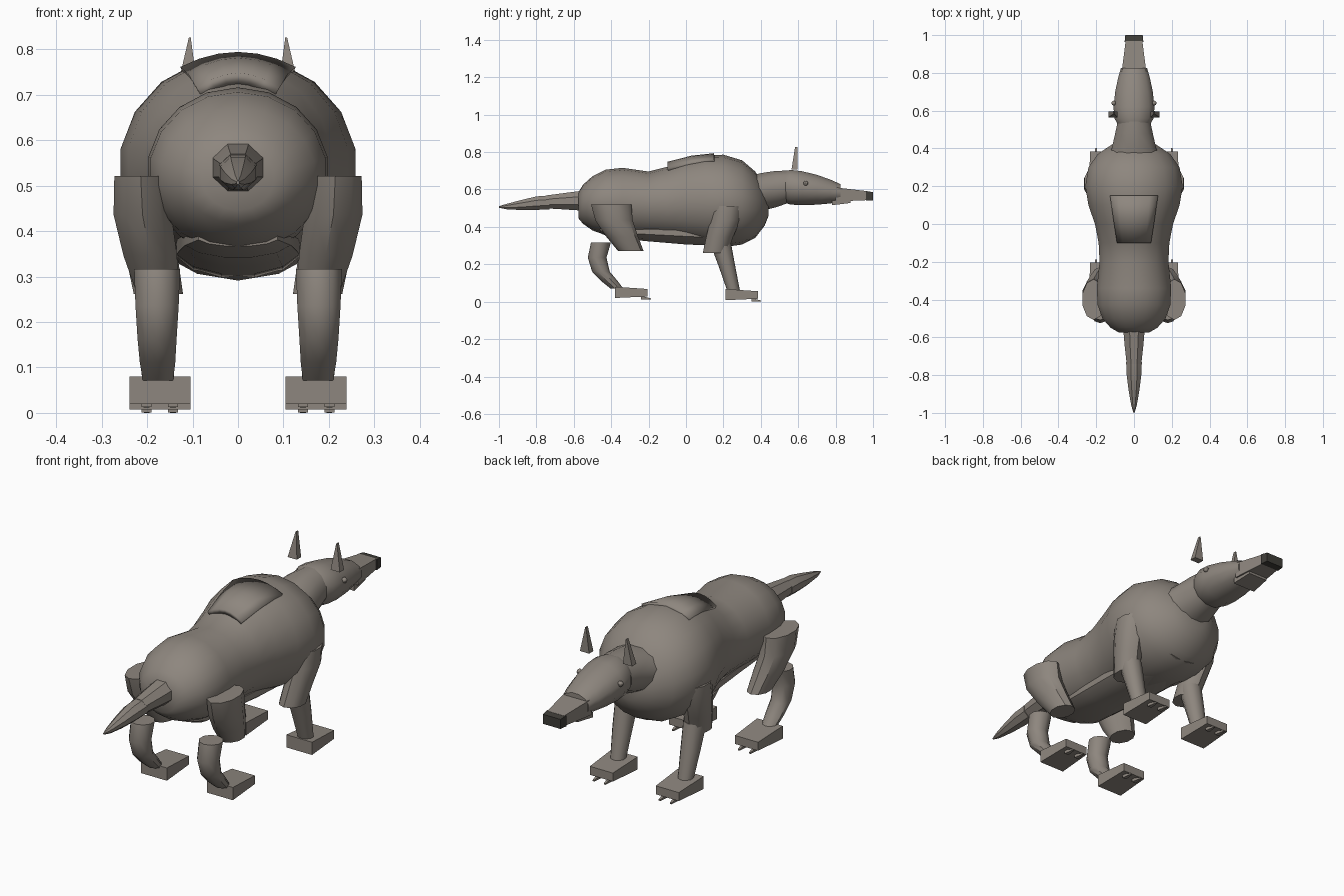
import bpy, bmesh
from math import cos, sin, pi, sqrt

old = bpy.data.objects.get("Cube")
if old:
    bpy.data.objects.remove(old, do_unlink=True)


def material(name, colour):
    m = bpy.data.materials.new(name)
    m.use_nodes = True
    m.diffuse_color = (*colour, 1)
    bsdf = m.node_tree.nodes["Principled BSDF"]
    bsdf.inputs["Base Color"].default_value = (*colour, 1)
    bsdf.inputs["Roughness"].default_value = 0.8
    return m


HIDE = material("warm grey hide", (0.27, 0.24, 0.21))
DARK = material("dark nose", (0.05, 0.047, 0.04))


def finish(bm, name, mat, smooth):
    bmesh.ops.recalc_face_normals(bm, faces=bm.faces)
    mesh = bpy.data.meshes.new(name)
    bm.to_mesh(mesh)
    bm.free()
    mesh.materials.append(mat)
    ob = bpy.data.objects.new(name, mesh)
    bpy.context.collection.objects.link(ob)
    if smooth:
        bpy.ops.object.select_all(action="DESELECT")
        ob.select_set(True)
        bpy.context.view_layer.objects.active = ob
        bpy.ops.object.shade_smooth_by_angle(angle=0.7)
    return ob


def loft(name, rings, axis="y", sides=12, mat=HIDE):
    """Skin rings of (centre, half width, half depth); four sides give a box."""
    bm = bmesh.new()
    grow = sqrt(2) if sides == 4 else 1
    loops = []
    for (x, y, z), a, b in rings:
        loop = []
        for i in range(sides):
            t = 2 * pi * (i + 0.5) / sides
            u, v = a * grow * cos(t), b * grow * sin(t)
            loop.append(bm.verts.new((x + u, y, z + v) if axis == "y" else (x + u, y + v, z)))
        loops.append(loop)
    for p, q in zip(loops, loops[1:]):
        for i in range(sides):
            j = (i + 1) % sides
            bm.faces.new((p[i], p[j], q[j], q[i]))
    bm.faces.new(loops[0])
    bm.faces.new(loops[-1])
    return finish(bm, name, mat, sides > 4)


def along(name, spans, sides=12, mat=HIDE):
    """Loft along y from (y, half width, bottom, top)."""
    return loft(name, [((0, y, (lo + hi) / 2), w, (hi - lo) / 2) for y, w, lo, hi in spans],
                sides=sides, mat=mat)


# Trunk and belly
along("body", [(-.575, .08, .45, .59), (-.55, .125, .42, .63), (-.5, .17, .385, .675),
               (-.43, .195, .36, .71), (-.34, .2, .35, .72), (-.2, .185, .345, .70),
               (-.1, .19, .34, .725), (0, .21, .325, .765), (.1, .245, .305, .787),
               (.2, .262, .295, .79), (.3, .245, .31, .76), (.37, .195, .345, .70),
               (.42, .12, .41, .62), (.44, .06, .46, .56)], sides=18)
along("belly", [(-.46, .09, .37, .41), (-.4, .12, .345, .42), (-.2, .13, .325, .43),
                (0, .14, .308, .43), (.2, .14, .3, .42), (.34, .1, .33, .4)], sides=12)

# Back plate, curved over the spine
bm = bmesh.new()
rows = []
for y, w, z, drop in [(-.1, .09, .752, .035), (.03, .11, .785, .035), (.15, .127, .798, .033)]:
    rows.append([bm.verts.new((w * k / 3, y, z - drop * (k / 3) ** 2)) for k in range(-3, 4)])
for p, q in zip(rows, rows[1:]):
    for i in range(6):
        bm.faces.new((p[i], p[i + 1], q[i + 1], q[i]))
plate = finish(bm, "back_plate", HIDE, True)
solid = plate.modifiers.new("thickness", "SOLIDIFY")
solid.thickness = 0.025
solid.offset = -1

# Neck, head, snout
along("neck", [(.34, .15, .47, .68), (.4, .122, .485, .695), (.48, .103, .505, .707),
               (.55, .088, .53, .708)], sides=12)
along("head", [(.53, .09, .53, .705), (.56, .108, .52, .712), (.62, .112, .517, .705),
               (.7, .103, .52, .685), (.77, .088, .527, .66), (.825, .072, .535, .635)], sides=12)
along("snout", [(.8, .066, .54, .615), (.97, .044, .547, .595)], sides=4)
along("lower_jaw", [(.78, .06, .52, .545), (.88, .05, .532, .55)], sides=4)
along("nose", [(.963, .05, .545, .595), (1.0, .046, .545, .59)], sides=4, mat=DARK)

# Tail in two segments
along("tail_base", [(-.53, .064, .485, .605), (-.64, .054, .493, .59), (-.74, .042, .5, .576)], sides=8)
along("tail_tip", [(-.73, .045, .495, .575), (-.8, .042, .492, .57), (-.88, .031, .492, .55),
                   (-.96, .016, .497, .528), (-1.0, .003, .506, .515)], sides=8)

for side, s in (("left", 1), ("right", -1)):
    # Ears and eyes
    loft(side + "_ear", [((s * .112, .58, .71), .024, .016), ((s * .106, .59, .83), .002, .007)],
         axis="z", sides=4)
    bm = bmesh.new()
    bmesh.ops.create_uvsphere(bm, u_segments=8, v_segments=6, radius=.013)
    bmesh.ops.translate(bm, verts=bm.verts, vec=(s * .107, .64, .637))
    finish(bm, side + "_eye", HIDE, True)

    # Hind leg: thigh, curved shank
    loft(side + "_hind_thigh", [((s * .214, -.4, .525), .061, .108), ((s * .21, -.385, .44), .067, .1),
                                ((s * .193, -.34, .35), .062, .085), ((s * .178, -.295, .275), .05, .068)],
         axis="z", sides=10)
    loft(side + "_hind_shank", [((s * .178, -.455, .32), .053, .053), ((s * .178, -.475, .24), .05, .05),
                                ((s * .178, -.455, .165), .045, .047), ((s * .177, -.41, .115), .041, .044),
                                ((s * .176, -.37, .075), .035, .034)], axis="z", sides=10)

    # Front leg: upper arm, forearm
    loft(side + "_front_upper", [((s * .208, .22, .515), .058, .082), ((s * .206, .21, .44), .062, .08),
                                 ((s * .19, .18, .35), .06, .072), ((s * .175, .157, .265), .057, .067)],
         axis="z", sides=10)
    loft(side + "_front_forearm", [((s * .178, .185, .315), .052, .056), ((s * .178, .22, .19), .045, .044),
                                   ((s * .176, .255, .06), .035, .034)], axis="z", sides=10)

    # Wedge feet with two claws each
    for leg, y, z in (("hind", -.38, .024), ("front", .21, .012)):
        x = s * .172
        loft(f"{side}_{leg}_foot", [((x, y, z + .03), .067, .03), ((x, y + .175, z + .028), .06, .02)],
             sides=4)
        for n, dx in enumerate((-.029, .029)):
            loft(f"{side}_{leg}_claw_{n + 1}", [((x + dx, y + .14, z + .002), .011, .009),
                                                ((x + dx, y + .192, z - .005), .004, .003)], sides=4)

# Rest the lowest claws on the ground
bpy.context.view_layer.update()
objs = [o for o in bpy.context.scene.objects if o.type == "MESH"]
low = min((v.co.z for o in objs for v in o.data.vertices))
for o in objs:
    o.location.z -= low
